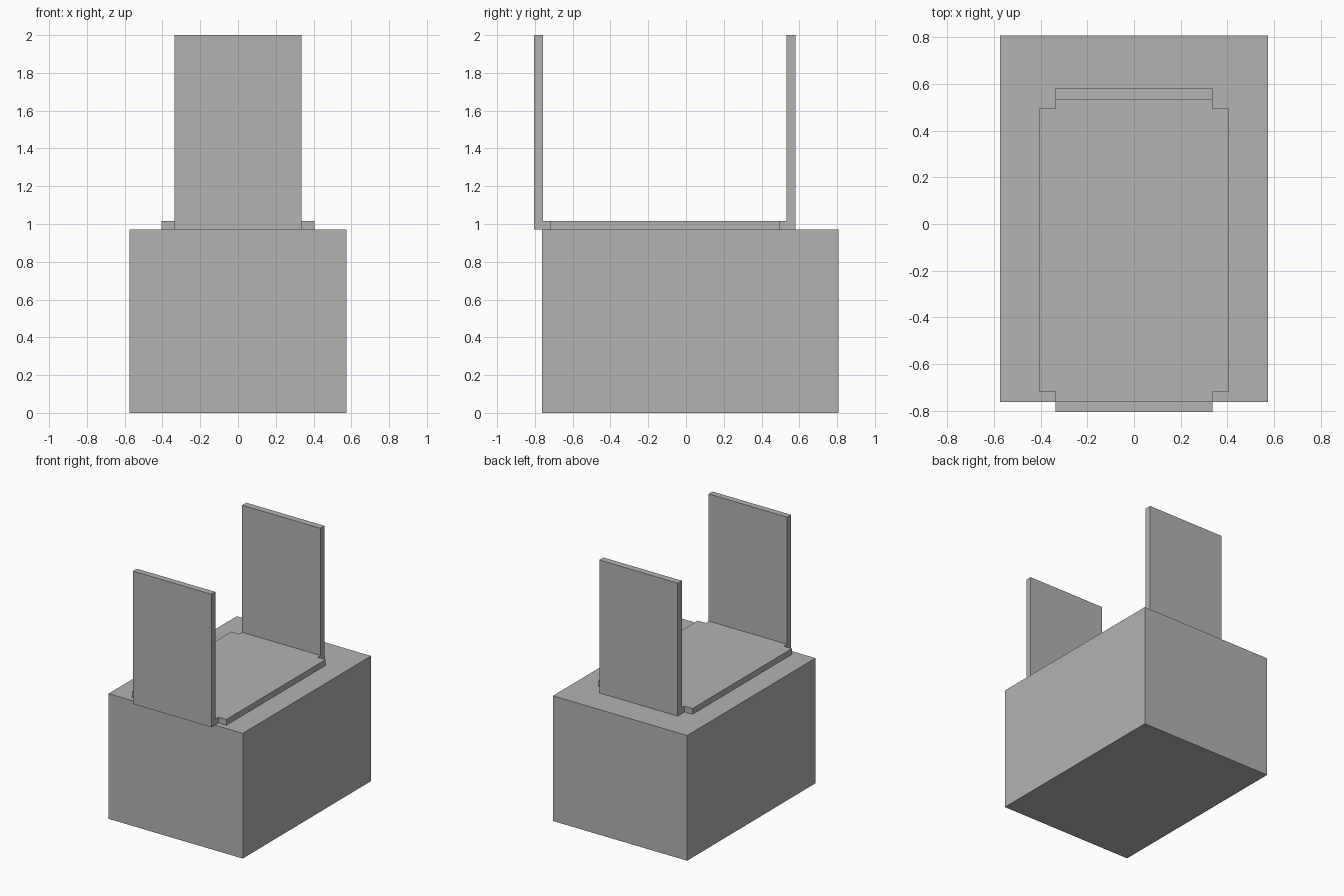
import bpy
import bmesh

cube = bpy.data.objects.get("Cube")
if cube:
    bpy.data.objects.remove(cube, do_unlink=True)

grey = bpy.data.materials.new("plain grey")
grey.use_nodes = True
colour = (0.45, 0.45, 0.45, 1)
grey.diffuse_color = colour
grey.node_tree.nodes["Principled BSDF"].inputs["Base Color"].default_value = colour

BASE_TOP, TRAY_TOP, PANEL_TOP = 0.97, 1.015, 2.0


def add_object(name, bm):
    bmesh.ops.recalc_face_normals(bm, faces=bm.faces[:])
    mesh = bpy.data.meshes.new(name)
    bm.to_mesh(mesh)
    bm.free()
    mesh.materials.append(grey)
    obj = bpy.data.objects.new(name, mesh)
    bpy.context.collection.objects.link(obj)


def raise_faces(bm, faces, height):
    """Extrude faces straight up and return the raised faces."""
    out = bmesh.ops.extrude_face_region(bm, geom=faces)["geom"]
    verts = [g for g in out if isinstance(g, bmesh.types.BMVert)]
    bmesh.ops.translate(bm, verts=verts, vec=(0, 0, height))
    return [g for g in out if isinstance(g, bmesh.types.BMFace)]


# Solid base block
bm = bmesh.new()
bmesh.ops.create_cube(bm, size=1)
bmesh.ops.scale(bm, verts=bm.verts[:], vec=(1.15, 1.57, BASE_TOP))
bmesh.ops.translate(bm, verts=bm.verts[:], vec=(0, 0.022, BASE_TOP / 2))
add_object("base_block", bm)

# Tray with notched corners, its end strips raised into upright panels
xs = [-0.404, -0.336, 0.336, 0.404]
ys = [-0.806, -0.758, -0.72, 0.496, 0.531, 0.581]
bm = bmesh.new()
for i in range(3):
    for j in range(5):
        if i == 1 or j == 2:
            corners = [(xs[i], ys[j]), (xs[i + 1], ys[j]),
                       (xs[i + 1], ys[j + 1]), (xs[i], ys[j + 1])]
            bm.faces.new([bm.verts.new((x, y, BASE_TOP)) for x, y in corners])
bmesh.ops.remove_doubles(bm, verts=bm.verts[:], dist=0.001)
# keep the underside so the tray is closed
bottom = bm.faces[:]
top = raise_faces(bm, bottom, TRAY_TOP - BASE_TOP)
ends = [f for f in top if not ys[1] < f.calc_center_median().y < ys[4]]
for end in ends:
    raise_faces(bm, [end], PANEL_TOP - TRAY_TOP)
# Remove leftover inner faces, then merge coplanar faces
inner = [f for f in bm.faces if all(len(e.link_faces) > 2 for e in f.edges)]
bmesh.ops.delete(bm, geom=inner, context='FACES_ONLY')
bmesh.ops.recalc_face_normals(bm, faces=bm.faces[:])
bmesh.ops.dissolve_limit(bm, angle_limit=0.01, verts=bm.verts[:], edges=bm.edges[:])
add_object("tray_with_end_panels", bm)
